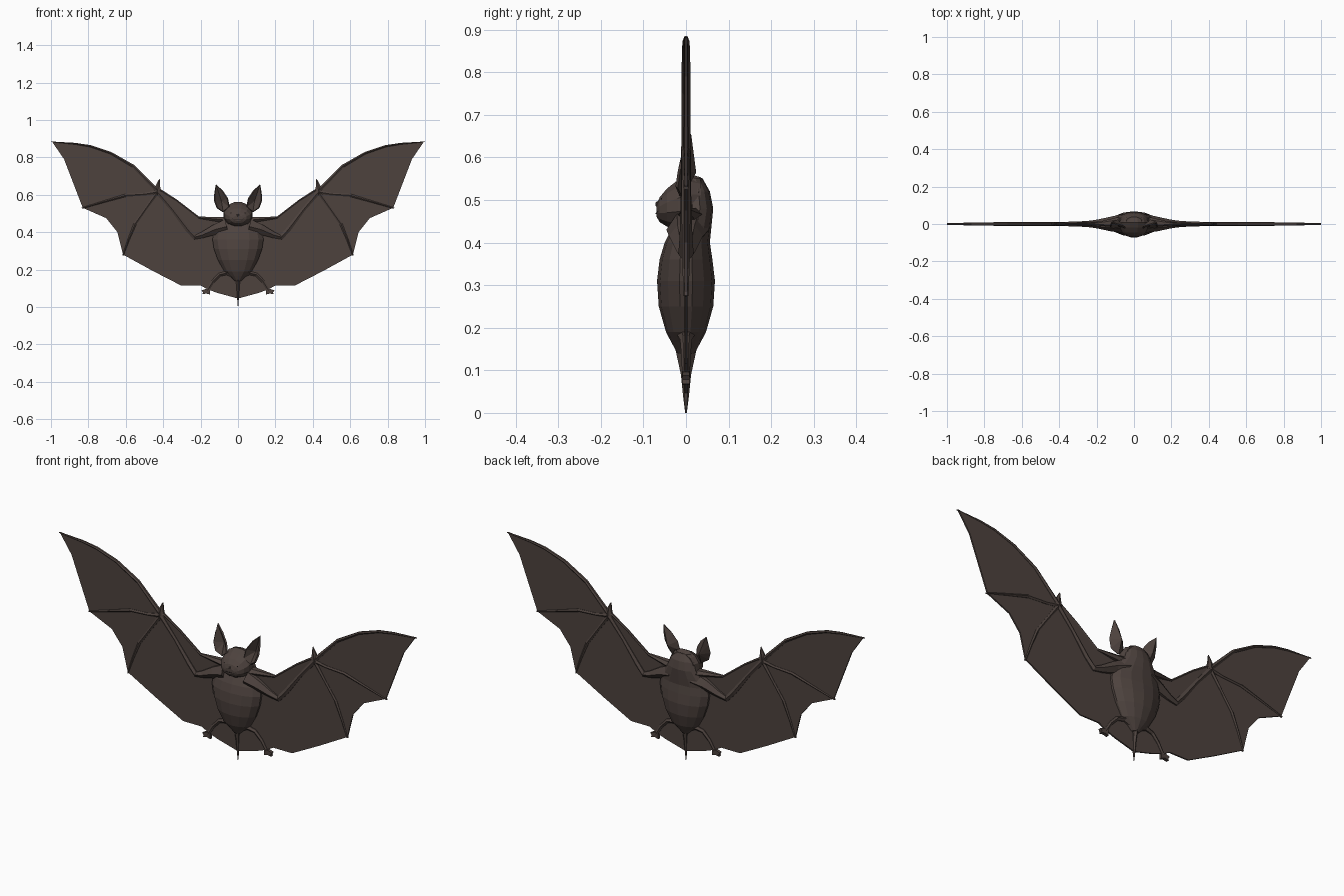
import bpy, bmesh, math
from mathutils import Vector


def material(name, rgb):
    m = bpy.data.materials.new(name)
    m.diffuse_color = (*rgb, 1)
    return m


FUR = material("dark brown fur", (0.075, 0.055, 0.048))
SKIN = material("brown wing skin", (0.075, 0.055, 0.048))
DARK = material("near black", (0.02, 0.015, 0.014))


def finish(bm, name, mat, mirror=False):
    bmesh.ops.recalc_face_normals(bm, faces=bm.faces)
    me = bpy.data.meshes.new(name)
    bm.to_mesh(me)
    bm.free()
    me.materials.append(mat)
    ob = bpy.data.objects.new(name, me)
    bpy.context.collection.objects.link(ob)
    if mirror:
        ob.modifiers.new("mirror", 'MIRROR')
    return ob


def skin_rings(bm, rings):
    """Join equal-sized rings of points into a closed skin."""
    vs = [[bm.verts.new(p) for p in r] for r in rings]
    n = len(vs[0])
    for a, b in zip(vs, vs[1:]):
        for i in range(n):
            bm.faces.new((a[i], a[(i + 1) % n], b[(i + 1) % n], b[i]))
    bm.faces.new(vs[0])
    bm.faces.new(vs[-1])


def ellipse(n, fn):
    return [fn(math.cos(t), math.sin(t)) for t in (2 * math.pi * (i + .5) / n for i in range(n))]


def limb(name, path, mat=FUR, sides=6, mirror=True):
    """Tapered tube; path points are (x, y, z, radius in view plane, radius in y)."""
    bm = bmesh.new()
    pts = [Vector(p[:3]) for p in path]
    rings = []
    for i, p in enumerate(path):
        d = (pts[min(i + 1, len(pts) - 1)] - pts[max(i - 1, 0)]).normalized()
        side = Vector((-d.z, 0, d.x)).normalized()
        rings.append(ellipse(sides, lambda c, s: pts[i] + side * c * p[3] + Vector((0, s * p[4], 0))))
    skin_rings(bm, rings)
    return finish(bm, name, mat, mirror)


def plate(name, outline, thick, mat, mirror=True):
    """Flat sheet in the xz plane."""
    bm = bmesh.new()
    skin_rings(bm, [[(x, y, z) for x, z in outline] for y in (-thick / 2, thick / 2)])
    return finish(bm, name, mat, mirror)


# Torso, rising into the shoulders and the back of the head: z, y centre, rx, ry
bm = bmesh.new()
skin_rings(bm, [ellipse(14, lambda c, s: (rx * c, y + ry * s, z)) for z, y, rx, ry in (
    (0.14, 0, 0.018, 0.02), (0.165, 0, 0.045, 0.034), (0.19, 0, 0.075, 0.047),
    (0.25, 0, 0.110, 0.064), (0.31, 0, 0.132, 0.068), (0.36, 0, 0.140, 0.062),
    (0.40, 0.003, 0.132, 0.053), (0.44, 0.015, 0.108, 0.045), (0.48, 0.024, 0.080, 0.040),
    (0.52, 0.022, 0.066, 0.034), (0.552, 0.018, 0.04, 0.02))])
finish(bm, "torso", FUR)

# Head with short muzzle: y, z centre, rx, rz
bm = bmesh.new()
skin_rings(bm, [ellipse(12, lambda c, s: (rx * c, y, z + rz * s)) for y, z, rx, rz in (
    (-0.069, 0.474, 0.026, 0.014), (-0.062, 0.477, 0.048, 0.030), (-0.045, 0.482, 0.066, 0.046),
    (-0.02, 0.488, 0.078, 0.060), (0.008, 0.495, 0.080, 0.068), (0.035, 0.497, 0.068, 0.058))])
finish(bm, "head", FUR)

# Ears: cupped leaf around a set-back middle
bm = bmesh.new()
rim = [bm.verts.new(p) for p in (
    (0.118, 0.008, 0.655), (0.084, -0.004, 0.622), (0.056, -0.014, 0.580), (0.047, -0.02, 0.535),
    (0.080, -0.012, 0.508), (0.112, -0.022, 0.530), (0.126, -0.016, 0.570), (0.124, -0.004, 0.612))]
mid = bm.verts.new((0.088, 0.020, 0.565))
for i in range(8):
    bm.faces.new((rim[i], rim[(i + 1) % 8], mid))
ear = finish(bm, "ears", FUR, True)
sol = ear.modifiers.new("thickness", 'SOLIDIFY')
sol.thickness, sol.offset = 0.008, 0

# Eyes, nose and mouth
for name, x, z, r, y, mir in (("eyes", 0.035, 0.500, 0.008, -0.052, True),
                              ("nose", 0, 0.490, 0.009, -0.064, False)):
    bm = bmesh.new()
    bmesh.ops.create_icosphere(bm, subdivisions=1, radius=r)
    bmesh.ops.translate(bm, verts=bm.verts, vec=(x, y, z))
    finish(bm, name, DARK if mir else FUR, mir)
limb("mouth", [(-0.034, -0.064, 0.474, .002, .003), (-0.018, -0.069, 0.468, .002, .003),
               (0.018, -0.069, 0.468, .002, .003), (0.034, -0.064, 0.474, .002, .003)], DARK, 4, False)

# Wing membranes and the web between legs and tail
plate("wing_membranes", [
    (0.0, 0.47), (0.20, 0.475), (0.23, 0.49), (0.33, 0.57), (0.44, 0.645), (0.56, 0.755), (0.68, 0.825),
    (0.79, 0.862), (0.995, 0.885), (0.93, 0.79), (0.83, 0.53), (0.705, 0.475), (0.645, 0.40),
    (0.615, 0.28), (0.46, 0.195), (0.305, 0.115), (0.20, 0.115), (0.165, 0.095), (0.11, 0.075),
    (0.0, 0.045)], 0.007, SKIN)

# Arm: shoulder, elbow, wrist
limb("arms", [(0.06, 0.004, 0.43, .045, .05), (0.12, 0, 0.415, .032, .040), (0.19, 0, 0.385, .019, .025),
              (0.232, 0, 0.373, .015, .018), (0.27, 0, 0.415, .015, .015), (0.35, 0, 0.52, .011, .012),
              (0.435, 0, 0.62, .014, .012)])
# Leading-edge skin fold from shoulder to wrist
limb("leading_edges", [(0.07, 0.01, 0.465, .018, .03), (0.21, 0, 0.478, .006, .007),
                       (0.33, 0, 0.57, .006, .006), (0.44, 0, 0.64, .007, .008)])
# Fingers
limb("first_fingers", [(0.43, 0, 0.62, .012, .011), (0.56, 0, 0.753, .009, .010), (0.68, 0, 0.823, .007, .010),
                       (0.79, 0, 0.860, .006, .009), (0.87, 0, 0.873, .005, .008), (1.0, 0, 0.883, .002, .004)])
limb("second_fingers", [(0.43, 0, 0.615, .012, .011), (0.50, 0, 0.603, .008, .010), (0.60, 0, 0.597, .009, .010),
                        (0.72, 0, 0.562, .006, .009), (0.835, 0, 0.528, .004, .006)])
limb("third_fingers", [(0.43, 0, 0.615, .012, .011), (0.49, 0, 0.53, .008, .010), (0.55, 0, 0.445, .009, .010),
                       (0.585, 0, 0.36, .006, .009), (0.615, 0, 0.275, .004, .006)])
limb("thumbs", [(0.43, 0, 0.615, .022, .012), (0.428, 0, 0.65, .013, .009), (0.42, 0, 0.683, .002, .003)])

# Legs, feet and tail
limb("legs", [(0.015, 0, 0.168, .018, .028), (0.06, 0, 0.182, .013, .02), (0.10, 0, 0.172, .011, .014),
              (0.135, 0, 0.135, .010, .011), (0.165, 0, 0.085, .009, .009)])
plate("feet", [(0.150, 0.098), (0.172, 0.096), (0.195, 0.088), (0.188, 0.078), (0.190, 0.068),
               (0.170, 0.072), (0.150, 0.066)], 0.016, FUR)
limb("tail", [(0, 0, 0.19, .03, .036), (0, 0, 0.15, .013, .025), (0, 0, 0.09, .008, .012),
              (0, 0, 0.04, .005, .007), (0, 0, 0.0, .001, .002)], mirror=False)
